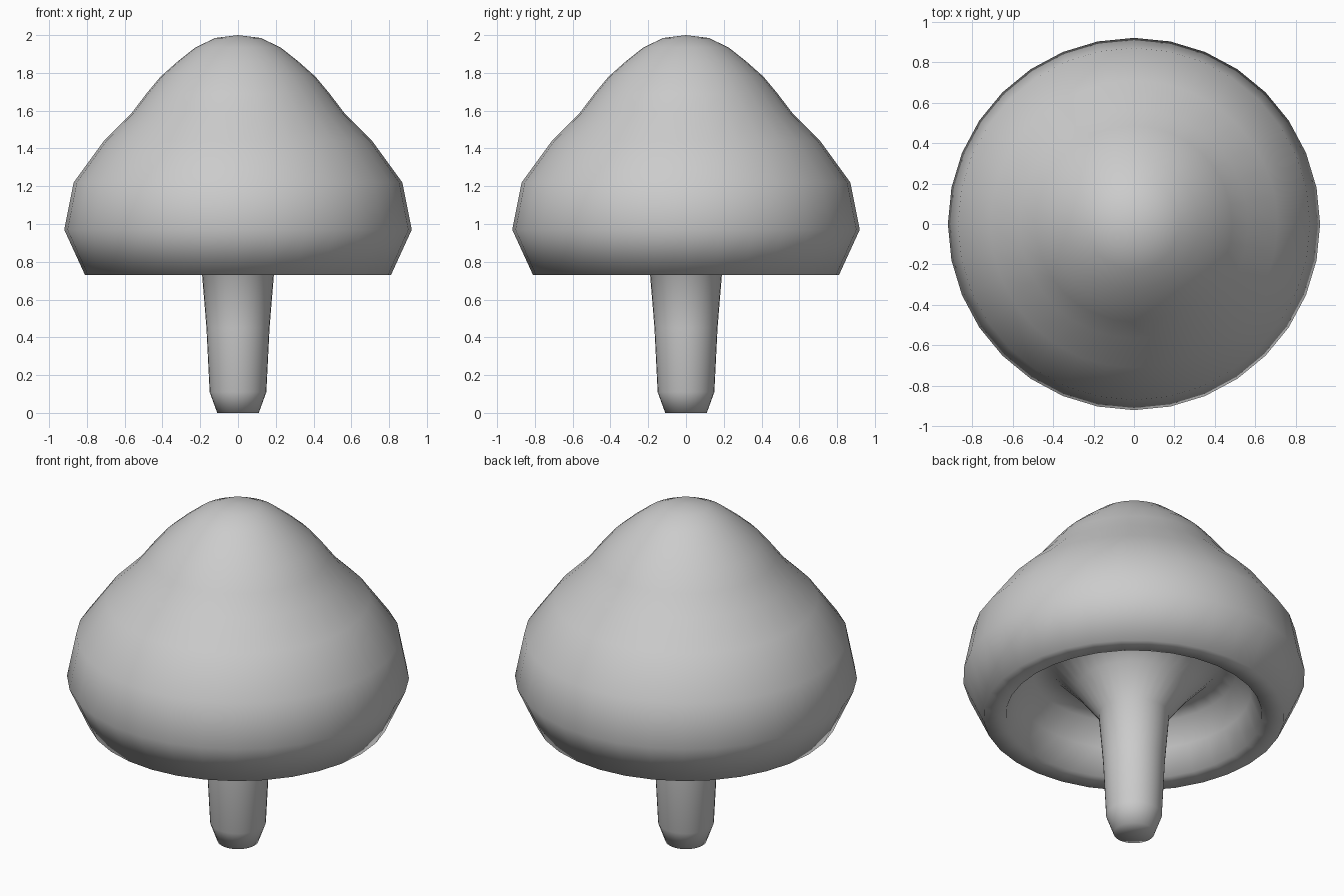
import bpy, bmesh, math

if "Cube" in bpy.data.objects:
    bpy.data.objects.remove(bpy.data.objects["Cube"])

SIDES = 32

grey = bpy.data.materials.new("plain_grey")
grey.diffuse_color = (0.6, 0.6, 0.6, 1)
grey.use_nodes = True
grey.node_tree.nodes["Principled BSDF"].inputs["Base Color"].default_value = grey.diffuse_color


def lathe(name, profile):
    """Spin (radius, height) points around z; a zero radius makes a single pole."""
    bm = bmesh.new()
    rings = []
    for r, z in profile:
        if r == 0:
            rings.append([bm.verts.new((0, 0, z))] * SIDES)
        else:
            rings.append([bm.verts.new((r * math.cos(math.tau * i / SIDES),
                                        r * math.sin(math.tau * i / SIDES), z))
                          for i in range(SIDES)])
    for a, b in zip(rings, rings[1:]):
        for i in range(SIDES):
            j = (i + 1) % SIDES
            corners = list(dict.fromkeys((a[i], a[j], b[j], b[i])))
            bm.faces.new(corners).smooth = True
    bmesh.ops.recalc_face_normals(bm, faces=bm.faces)
    mesh = bpy.data.meshes.new(name)
    bm.to_mesh(mesh)
    bm.free()
    mesh.materials.append(grey)
    obj = bpy.data.objects.new(name, mesh)
    bpy.context.collection.objects.link(obj)
    return obj


# Mushroom: foot, stem, flare into the hollow, rim, then the waisted dome
mushroom = lathe("mushroom", [
    (0, 0), (0.11, 0), (0.15, 0.11), (0.167, 0.45), (0.19, 0.73),
    (0.31, 0.89), (0.45, 1.04), (0.55, 1.0), (0.63, 0.88), (0.69, 0.735),
    (0.81, 0.73), (0.92, 0.97), (0.87, 1.22), (0.71, 1.44), (0.565, 1.585),
    (0.485, 1.69), (0.41, 1.78), (0.32, 1.86), (0.225, 1.935),
    (0.12, 1.985), (0, 2.0)])
